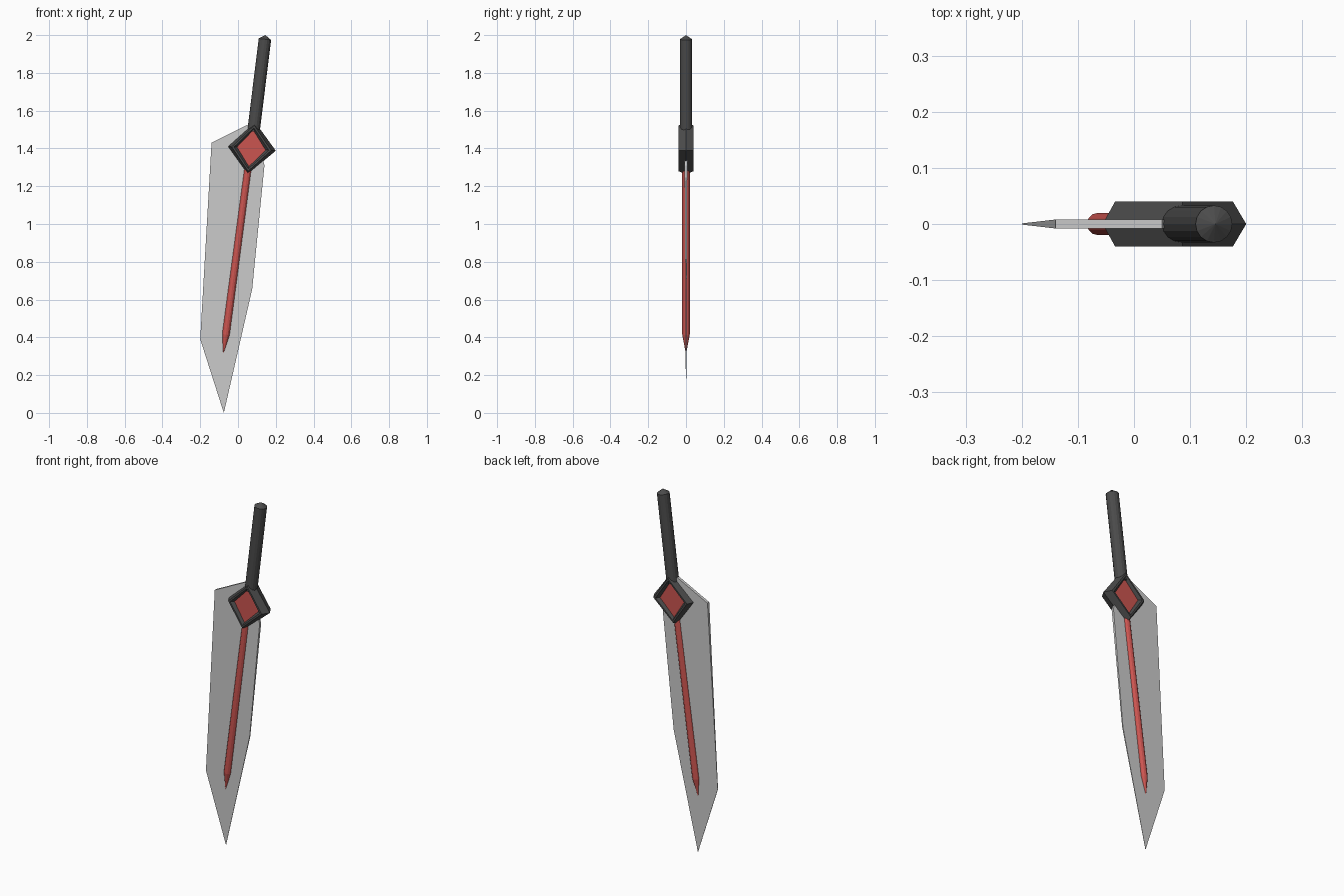
import bpy, bmesh
from mathutils import Vector

if "Cube" in bpy.data.objects:
    bpy.data.objects.remove(bpy.data.objects["Cube"])


def material(name, rgb):
    m = bpy.data.materials.new(name)
    m.diffuse_color = (*rgb, 1)
    m.use_nodes = True
    m.node_tree.nodes["Principled BSDF"].inputs["Base Color"].default_value = m.diffuse_color
    return m


DARK = material("dark_metal", (0.07, 0.07, 0.07))
RED = material("red_glow", (0.6, 0.09, 0.08))


def make(name, rings, mat=None, caps=(True, True), closed=False):
    """Skin a list of equal-length vertex rings into a mesh object."""
    bm = bmesh.new()
    vs = [[bm.verts.new(p) for p in ring] for ring in rings]
    n = len(vs[0])
    pairs = list(zip(vs, vs[1:])) + ([(vs[-1], vs[0])] if closed else [])
    for a, b in pairs:
        for i in range(n):
            j = (i + 1) % n
            bm.faces.new((a[i], a[j], b[j], b[i]))
    if not closed:
        if caps[0]:
            bm.faces.new(vs[0])
        if caps[1]:
            bm.faces.new(vs[-1])
    bmesh.ops.remove_doubles(bm, verts=bm.verts, dist=1e-5)
    bmesh.ops.recalc_face_normals(bm, faces=bm.faces)
    me = bpy.data.meshes.new(name)
    bm.to_mesh(me)
    bm.free()
    ob = bpy.data.objects.new(name, me)
    bpy.context.collection.objects.link(ob)
    if mat:
        me.materials.append(mat)
    return ob


def rod(name, start, end, tip, radius, sides, mat):
    """Pointed cylinder from start to end with a conical tip."""
    start, end, tip = (Vector((p[0], 0, p[1])) for p in (start, end, tip))
    axis = (end - start).normalized()
    height = (end - start).length
    cone = (tip - end).length
    bm = bmesh.new()
    rot = axis.to_track_quat('Z', 'Y').to_matrix().to_4x4()
    for r2, length, at in ((radius, height, 0), (0, cone, height)):
        g = bmesh.ops.create_cone(bm, cap_ends=at == 0, segments=sides,
                                  radius1=radius, radius2=r2, depth=length)
        bmesh.ops.translate(bm, verts=g['verts'], vec=(0, 0, at + length / 2))
    bmesh.ops.delete(bm, geom=[f for f in bm.faces if len(f.verts) > 4
                               and f.calc_center_median().z > height / 2],
                     context='FACES_ONLY')
    bmesh.ops.remove_doubles(bm, verts=bm.verts, dist=1e-5)
    bmesh.ops.transform(bm, matrix=rot, verts=bm.verts)
    bmesh.ops.translate(bm, verts=bm.verts, vec=start)
    bmesh.ops.recalc_face_normals(bm, faces=bm.faces)
    me = bpy.data.meshes.new(name)
    bm.to_mesh(me)
    bm.free()
    me.materials.append(mat)
    ob = bpy.data.objects.new(name, me)
    bpy.context.collection.objects.link(ob)


# blade: flat outline that thins toward the tip (x, z, half thickness)
outline = [(-0.14, 1.43, 0.008), (-0.20, 0.39, 0.001), (-0.075, 0.0, 0.0004),
           (0.075, 0.655, 0.003), (0.14, 1.31, 0.007), (0.12, 1.40, 0.008),
           (0.05, 1.525, 0.008)]
make("blade", [[(x, s * t, z) for x, z, t in outline] for s in (-1, 1)])

# grip and glowing core share the tilted sword axis
rod("grip", (0.082, 1.49), (0.1425, 1.978), (0.144, 2.0), 0.033, 16, DARK)
rod("core", (0.06, 1.35), (-0.064, 0.415), (-0.079, 0.31), 0.02, 12, RED)

# diamond guard frame with bevelled section
corners = [(0.09, 1.54), (0.20, 1.388), (0.05, 1.262), (-0.056, 1.41)]
CX, CZ = 0.068, 1.40


def diamond(sx, sz, y):
    return [(CX + (x - CX) * sx, y, CZ + (z - CZ) * sz) for x, z in corners]


section = [(1, 1, 0), (0.82, 0.87, -0.04), (0.72, 0.78, -0.04),
           (0.58, 0.68, -0.022), (0.58, 0.68, 0.022),
           (0.72, 0.78, 0.04), (0.82, 0.87, 0.04)]
make("guard_frame", [diamond(*s) for s in section], DARK, closed=True)

# gem filling the frame
make("gem", [diamond(0.6, 0.7, y) for y in (-0.024, 0.024)], RED)
